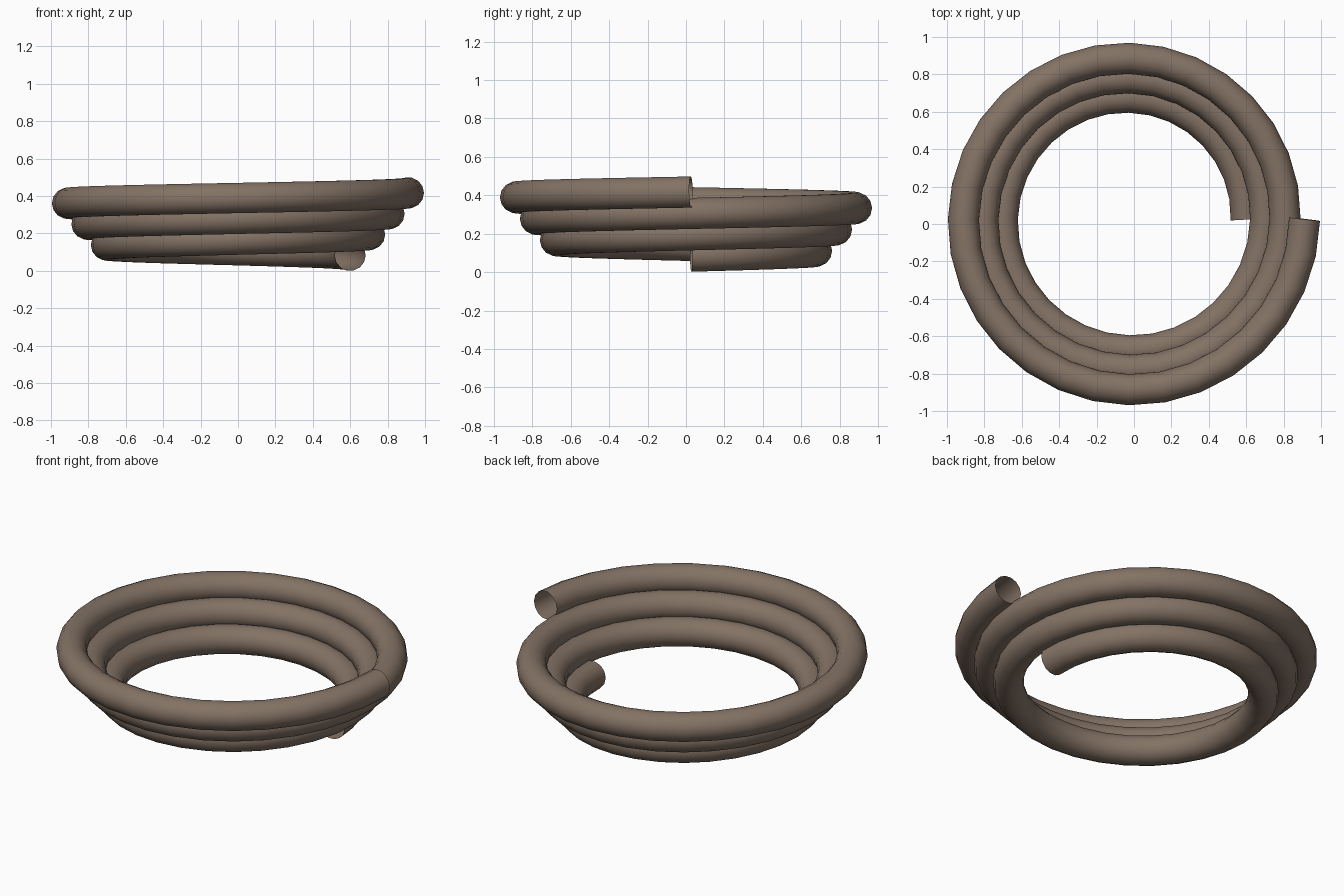
import bpy
from math import cos, sin, tau

if "Cube" in bpy.data.objects:
    bpy.data.objects.remove(bpy.data.objects["Cube"])

TURNS, STEPS = 3, 32          # turns of the coil, path points per turn
TUBE_R = 0.083                # tube radius
R0, GROW = 0.626, 0.104       # start radius, radius gain per turn
RISE = 0.1113                 # height gain per turn
OFFSET = GROW / 4             # centres the widening coil

# Conical spiral path, swept by an open-ended round tube
curve = bpy.data.curves.new("coil", "CURVE")
curve.dimensions = "3D"
curve.twist_mode = "Z_UP"
curve.bevel_depth = TUBE_R
curve.bevel_resolution = 5
curve.use_fill_caps = False

spline = curve.splines.new("POLY")
spline.points.add(TURNS * STEPS)
for i, p in enumerate(spline.points):
    t = i / STEPS
    r = R0 + GROW * t
    p.co = (r * cos(tau * t) - OFFSET, r * sin(tau * t) + OFFSET,
            TUBE_R + RISE * t, 1)
spline.use_smooth = True

coil = bpy.data.objects.new("coil", curve)
bpy.context.collection.objects.link(coil)

# Turn the swept curve into a smooth mesh
bpy.context.view_layer.objects.active = coil
coil.select_set(True)
bpy.ops.object.convert(target="MESH")
bpy.ops.object.shade_smooth()

# Warm brown-grey colour
mat = bpy.data.materials.new("brown")
mat.diffuse_color = (0.23, 0.17, 0.13, 1)
mat.use_nodes = True
mat.node_tree.nodes["Principled BSDF"].inputs["Base Color"].default_value = mat.diffuse_color
coil = bpy.context.object
coil.data.materials.clear()
coil.data.materials.append(mat)
